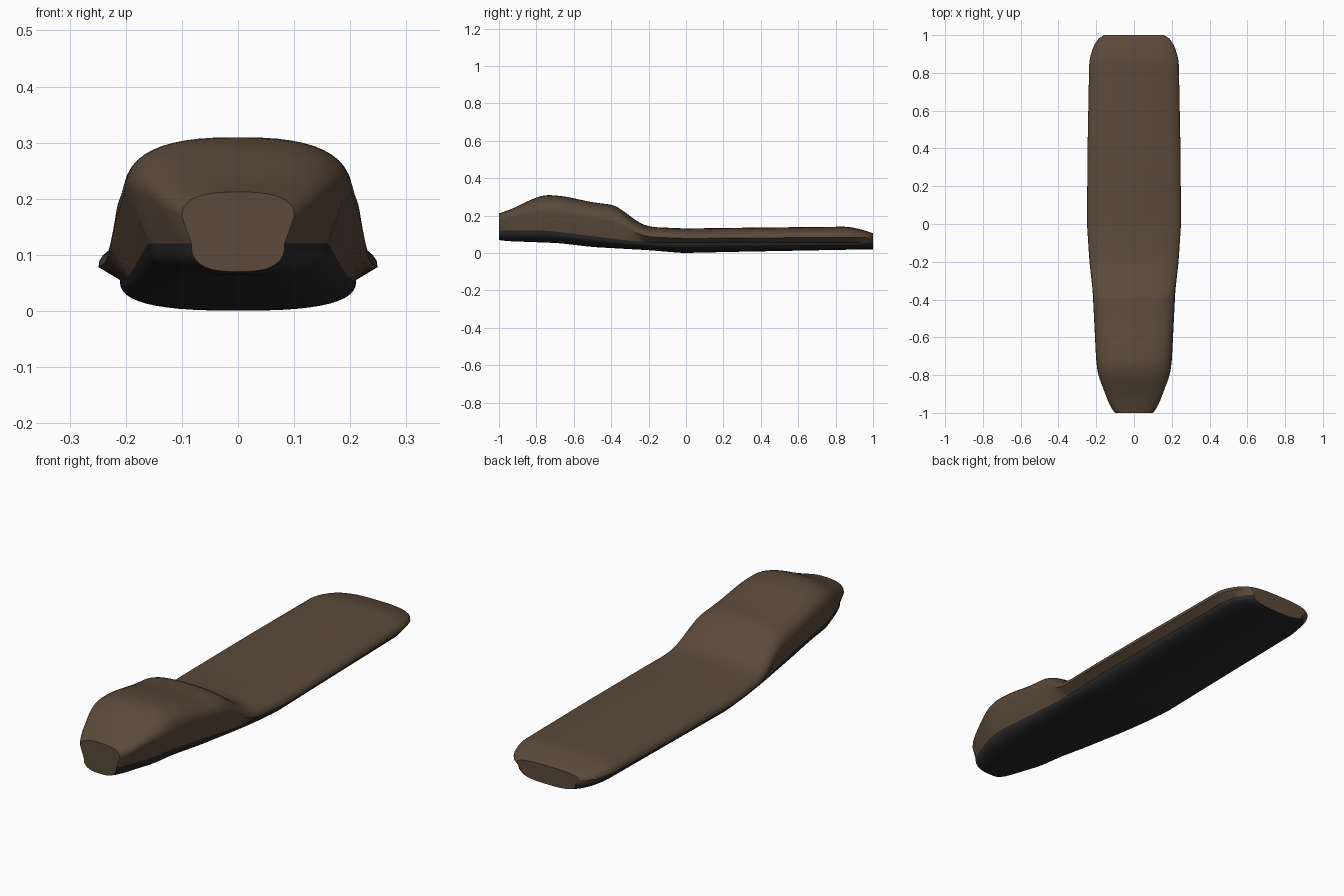
import bpy, bmesh, math

if "Cube" in bpy.data.objects:
    bpy.data.objects.remove(bpy.data.objects["Cube"])

# Profile tracks along the length: (y, value)
TOP = [(-1, .212), (-.98, .218), (-.92, .24), (-.82, .29), (-.75, .312), (-.65, .303), (-.5, .271),
       (-.38, .256), (-.32, .214), (-.25, .16), (-.19, .139), (0, .131), (.3, .135),
       (.87, .141), (.96, .12), (1, .105)]
LIP = [(-1, .168), (-.9, .2), (-.78, .217), (-.65, .207), (-.5, .18), (-.37, .165),
       (-.25, .098), (-.18, .085), (0, .078), (.9, .084), (1, .08)]
WIDTH = [(-1, .1), (-.97, .125), (-.8, .19), (-.73, .2), (-.35, .219), (-.2, .236), (0, .249),
         (.4, .246), (.87, .237), (.97, .205), (.99, .175), (1, .16)]
BASE_W = [(-1, .083), (-.97, .1), (-.8, .158), (-.5, .178), (-.2, .2), (0, .211),
          (.87, .205), (.97, .18), (1, .14)]
BASE_Z = [(-1, .12), (-.75, .12), (-.5, .09), (-.3, .065), (-.15, .055), (1, .057)]
BOTTOM = [(-1, .07), (-.97, .064), (-.68, .053), (-.5, .032), (-.2, .015), (-.02, .0), (.3, .007), (1, .02)]


def lerp(track, y):
    for (a, u), (b, v) in zip(track, track[1:]):
        if y <= b:
            return u + (v - u) * (y - a) / (b - a)
    return track[-1][1]


def smooth(track, y):
    r = min(.03, 1 - abs(y))
    return sum(lerp(track, y + r * k / 3) for k in range(-3, 4)) / 7


def arc(w, h, n, steps):
    """Quarter superellipse from the centre line out to the side."""
    pts = []
    for i in range(steps + 1):
        t = math.pi / 2 * i / steps
        pts.append((w * math.sin(t) ** (2 / n), h * math.cos(t) ** (2 / n) if i < steps else 0))
    return pts


N = 12


def section(y):
    zt, zl, w, b, zb, zm = (smooth(t, y) for t in (TOP, LIP, WIDTH, BASE_W, BASE_Z, BOTTOM))
    upper = [(x, zl + z) for x, z in arc(w, zt - zl, 2.6, N)]
    lower = [(x, zb - z) for x, z in arc(b, zb - zm, 2.7, N)][::-1]
    half = upper + lower
    return half + [(-x, z) for x, z in half[-2:0:-1]]


def material(name, rgb):
    m = bpy.data.materials.new(name)
    m.diffuse_color = (*rgb, 1)
    m.use_nodes = True
    m.node_tree.nodes["Principled BSDF"].inputs["Base Color"].default_value = m.diffuse_color
    return m


# Lofted seat: padded cover, overhanging lip and dark base pan
ys = sorted({round(-1 + 2 * i / 90, 4) for i in range(91)} | {-.99, -.97, .97, .985, .993})
bm = bmesh.new()
rings = [[bm.verts.new((x, y, z)) for x, z in section(y)] for y in ys]
count = len(rings[0])
for r0, r1 in zip(rings, rings[1:]):
    for i in range(count):
        j = (i + 1) % count
        f = bm.faces.new((r0[i], r0[j], r1[j], r1[i]))
        f.material_index = 1 if N + 1 <= i < count - N - 1 else 0
# End caps
bm.faces.new(rings[0])
bm.faces.new(rings[-1][::-1])
bmesh.ops.recalc_face_normals(bm, faces=bm.faces)

mesh = bpy.data.meshes.new("seat")
bm.to_mesh(mesh)
bm.free()
mesh.materials.append(material("brown_cover", (.105, .068, .043)))
mesh.materials.append(material("dark_base", (.022, .022, .024)))
seat = bpy.data.objects.new("seat", mesh)
bpy.context.collection.objects.link(seat)
bpy.context.view_layer.objects.active = seat
seat.select_set(True)
bpy.ops.object.shade_smooth_by_angle(angle=math.radians(35))
